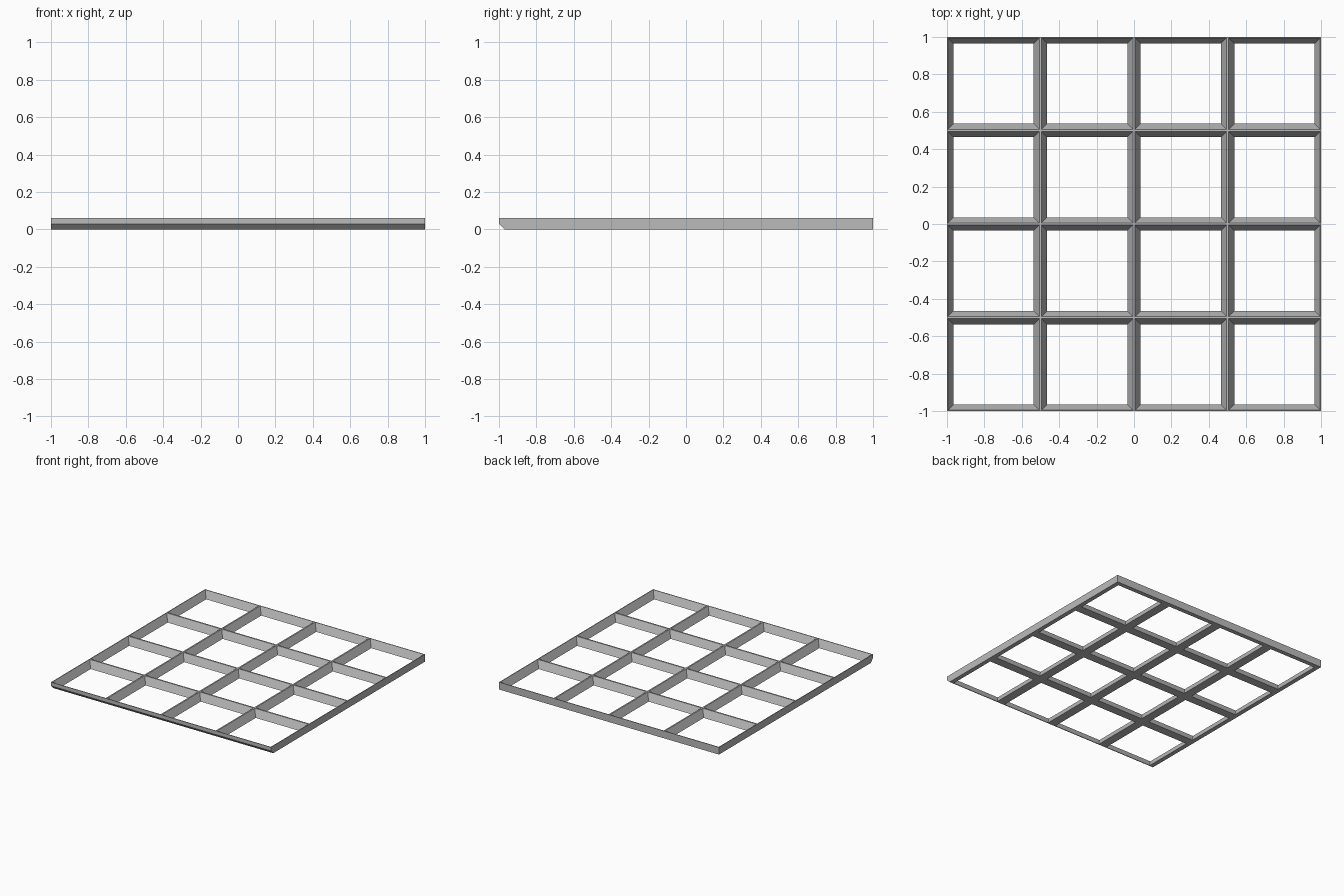
import bpy
import bmesh
from mathutils import Vector

cube = bpy.data.objects.get("Cube")
if cube:
    bpy.data.objects.remove(cube, do_unlink=True)

CELLS = 4
HEIGHT = 0.06
RIDGE = 0.006      # half width of the walls at the top
FOOT = 0.036       # half width of the walls at the bottom
CHAMFER = 0.03
PITCH = 2 / CELLS
LINES = 2 * (CELLS + 1)

grey = bpy.data.materials.new("plain grey")
grey.use_nodes = True
colour = (0.5, 0.5, 0.5, 1)
grey.diffuse_color = colour
grey.node_tree.nodes["Principled BSDF"].inputs["Base Color"].default_value = colour


def line(i, half):
    """Position of one side of a wall, clipped to the outer square."""
    side = half if i % 2 else -half
    return max(-1, min(1, -1 + PITCH * (i // 2) + side))


bm = bmesh.new()


def layer(half, z):
    return [[bm.verts.new((line(i, half), line(j, half), z))
             for j in range(LINES)] for i in range(LINES)]


bottom = layer(FOOT, 0)
top = layer(RIDGE, HEIGHT)


def wall(a, b):
    bm.faces.new((bottom[a[0]][a[1]], bottom[b[0]][b[1]],
                  top[b[0]][b[1]], top[a[0]][a[1]]))


# Ridges, undersides and the sloping walls of each opening
for i in range(LINES - 1):
    for j in range(LINES - 1):
        corners = [(i, j), (i + 1, j), (i + 1, j + 1), (i, j + 1)]
        if i % 2 and j % 2:
            for k in range(4):
                wall(corners[k], corners[(k + 1) % 4])
        else:
            for grid in (bottom, top):
                bm.faces.new([grid[a][b] for a, b in corners])

# Upright outer sides
last = LINES - 1
for k in range(last):
    for edge in (0, last):
        wall((k, edge), (k + 1, edge))
        wall((edge, k), (edge, k + 1))

# Chamfer along the lower front edge
cut = bmesh.ops.bisect_plane(
    bm, geom=bm.verts[:] + bm.edges[:] + bm.faces[:],
    plane_co=Vector((0, -1, CHAMFER)), plane_no=Vector((0, -1, -1)),
    clear_outer=True)
rim = [e for e in bm.edges if e.is_boundary]
bmesh.ops.contextual_create(bm, geom=rim)

bmesh.ops.recalc_face_normals(bm, faces=bm.faces[:])
bmesh.ops.dissolve_limit(bm, angle_limit=0.01, verts=bm.verts[:], edges=bm.edges[:])

mesh = bpy.data.meshes.new("lattice_frame")
bm.to_mesh(mesh)
bm.free()
mesh.materials.append(grey)
frame = bpy.data.objects.new("lattice_frame", mesh)
bpy.context.collection.objects.link(frame)
